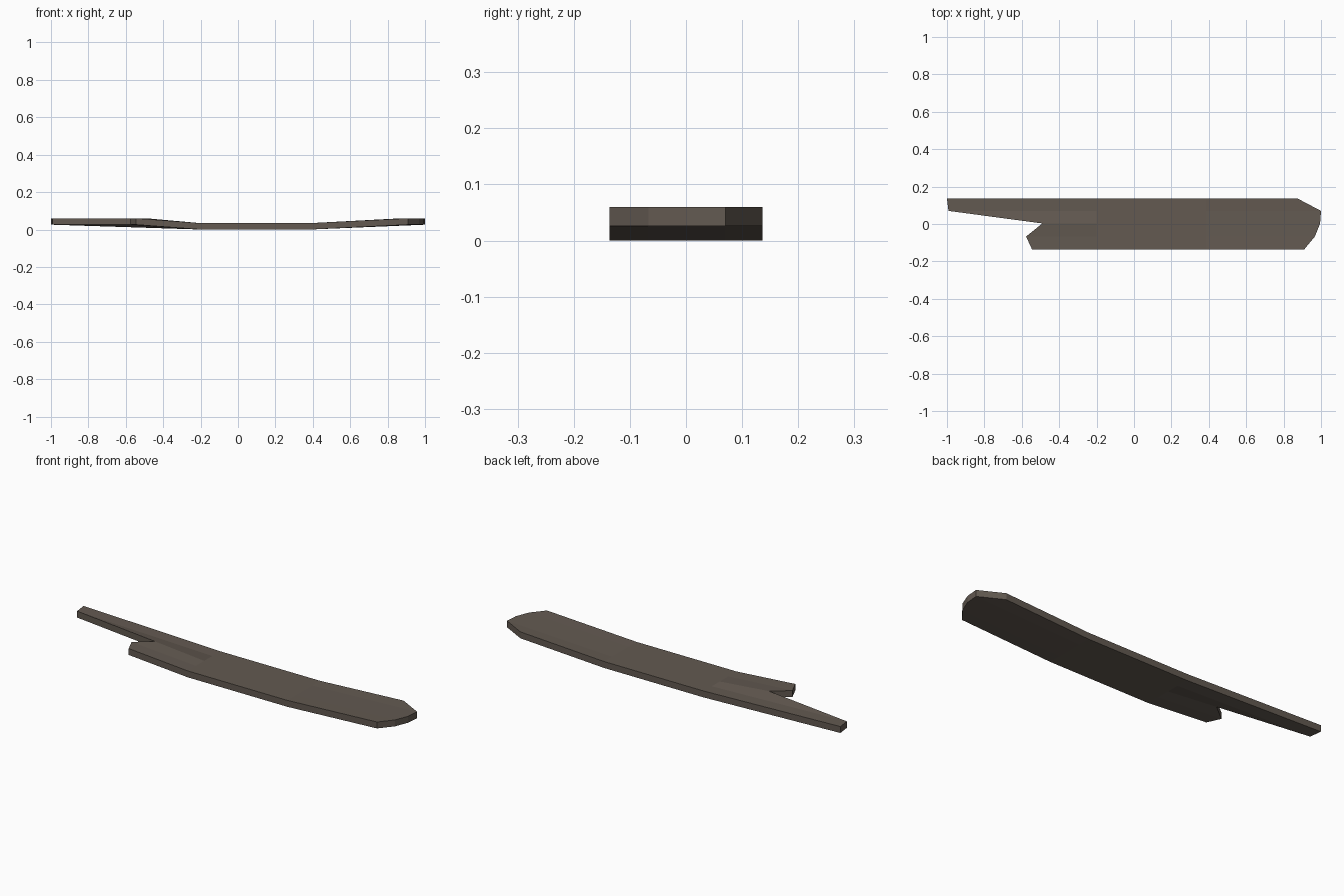
import bpy, bmesh

if "Cube" in bpy.data.objects:
    bpy.data.objects.remove(bpy.data.objects["Cube"])

# Weathered wood colour
wood = bpy.data.materials.new("weathered wood")
wood.diffuse_color = (0.125, 0.102, 0.083, 1)
wood.use_nodes = True
wood.node_tree.nodes["Principled BSDF"].inputs["Base Color"].default_value = wood.diffuse_color

# Plank rows running along its length: y, broken end x, worn end x
rows = [(-0.136, -0.545, 0.91), (-0.067, -0.577, 0.967), (0.003, -0.49, 0.995),
        (0.07, -0.992, 1.0), (0.136, -1.0, 0.875)]
bends = (-0.2, 0.385)          # where the plank bends upward
lift, thick = 0.026, 0.034

bm = bmesh.new()


def sheet(z):
    return [[bm.verts.new((x, y, z + h)) for x, h in
             ((left, lift), (bends[0], 0), (bends[1], 0), (right, lift))]
            for y, left, right in rows]


# Top and underside
low, high = sheet(0), sheet(thick)
for r in range(len(rows) - 1):
    for c in range(3):
        for s in (low, high):
            bm.faces.new((s[r][c], s[r][c + 1], s[r + 1][c + 1], s[r + 1][c]))

# Edge walls all the way round
def rim(s):
    return s[0] + [r[3] for r in s[1:-1]] + s[-1][::-1] + [r[0] for r in s[-2:0:-1]]


a, b = rim(low), rim(high)
for i in range(len(a)):
    j = (i + 1) % len(a)
    bm.faces.new((a[i], a[j], b[j], b[i]))
bmesh.ops.recalc_face_normals(bm, faces=bm.faces)

mesh = bpy.data.meshes.new("broken_plank")
bm.to_mesh(mesh)
bm.free()
mesh.materials.append(wood)
plank = bpy.data.objects.new("broken_plank", mesh)
bpy.context.collection.objects.link(plank)
